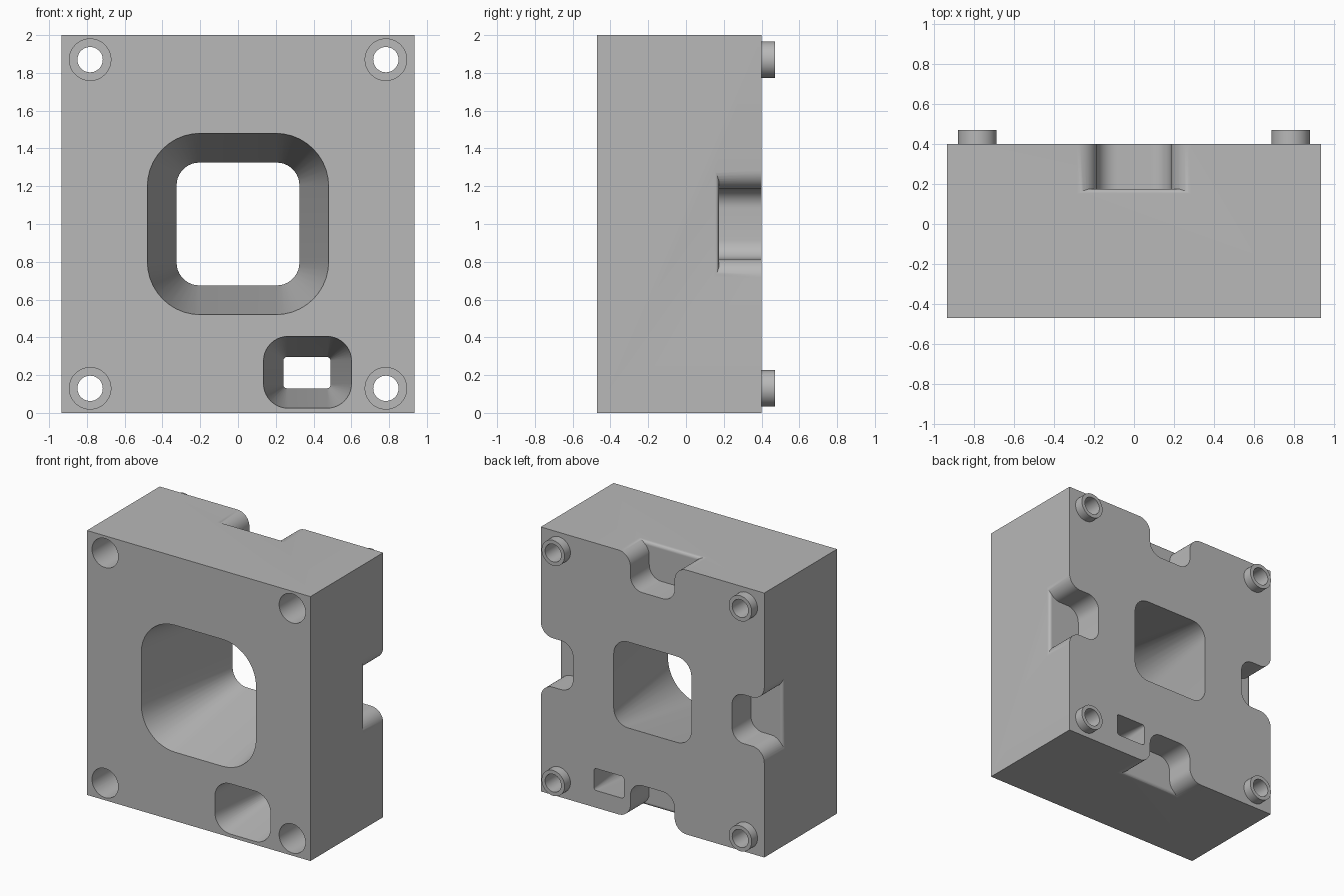
import bpy, bmesh
from math import sin, cos, pi
from mathutils import Matrix, Vector

W, FRONT, BACK, TIP = 0.935, -0.47, 0.40, 0.47

if "Cube" in bpy.data.objects:
    bpy.data.objects.remove(bpy.data.objects["Cube"], do_unlink=True)

grey = bpy.data.materials.new("plain grey")
grey.use_nodes = True
grey.diffuse_color = (0.48, 0.48, 0.48, 1)
grey.node_tree.nodes["Principled BSDF"].inputs["Base Color"].default_value = grey.diffuse_color


def loft(name, rings, matrix=None):
    """Solid through matching rings of points, capped at both ends."""
    bm = bmesh.new()
    loops = [[bm.verts.new(p) for p in ring] for ring in rings]
    for a, b in zip(loops, loops[1:]):
        for i in range(len(a)):
            j = (i + 1) % len(a)
            bm.faces.new((a[i], a[j], b[j], b[i]))
    bm.faces.new(loops[0])
    bm.faces.new(loops[-1])
    bmesh.ops.recalc_face_normals(bm, faces=bm.faces)
    mesh = bpy.data.meshes.new(name)
    if matrix:
        bm.transform(matrix)
    bm.to_mesh(mesh)
    bm.free()
    mesh.materials.append(grey)
    obj = bpy.data.objects.new(name, mesh)
    bpy.context.collection.objects.link(obj)
    return obj


def rounded_rect(cx, cz, hw, hh, r, y, n=10):
    pts = []
    for q, (sx, sz) in enumerate([(1, 1), (-1, 1), (-1, -1), (1, -1)]):
        for i in range(n + 1):
            a = (q + i / n) * pi / 2
            pts.append(Vector((cx + sx * (hw - r) + r * cos(a), y,
                               cz + sz * (hh - r) + r * sin(a))))
    return pts


def cylinder(name, x, z, r, y0, y1, n=48):
    return loft(name, [[(x + r * cos(2 * pi * i / n), y, z + r * sin(2 * pi * i / n))
                        for i in range(n)] for y in (y0, y1)])


def combine(obj, others, operation="DIFFERENCE", keep=False):
    """Apply booleans, then drop the helper solids."""
    bpy.context.view_layer.objects.active = obj
    for other in others:
        mod = obj.modifiers.new(other.name, "BOOLEAN")
        mod.operation, mod.solver, mod.object = operation, "EXACT", other
        bpy.ops.object.modifier_apply(modifier=mod.name)
        if not keep:
            bpy.data.objects.remove(other, do_unlink=True)


def tapered_hole(name, front, back):
    """Rounded window narrowing from front to back, run a little past both faces."""
    rings = []
    for f in (-0.05, 1.05):
        size = [a + (b - a) * f for a, b in zip(front, back)]
        rings.append(rounded_rect(*size, FRONT + (BACK - FRONT) * f))
    return loft(name, rings)


def notch(k, dist):
    """Side notch with rounded mouth, rounded bottom and a softened floor edge."""
    hw, depth, r, soft, floor = 0.185, 0.27, 0.1, 0.025, 0.175
    steps = [i * pi / 20 for i in range(11)]
    half = [(hw + r, 0.05)]
    half += [(hw + r - r * sin(a), -r + r * cos(a)) for a in steps]
    half += [(hw - r + r * cos(a), -depth + r - r * sin(a)) for a in steps]
    outline = half + [(-u, z) for u, z in reversed(half)]
    edge = [(floor - soft, 0.05)]
    edge += [(floor - soft + soft * sin(a), -soft + soft * cos(a)) for a in steps]
    edge += [(floor, -0.4), (0.6, -0.4), (0.6, 0.05)]
    place = (Matrix.Translation((0, 0, 1)) @ Matrix.Rotation(k * pi / 2, 4, "Y")
             @ Matrix.Translation((0, 0, dist)))
    cut = loft("notch", [[(u, y, z) for u, z in outline] for y in (0.1, 0.5)], place)
    limit = loft("notch_limit", [[(x, y, z) for y, z in edge] for x in (-0.4, 0.4)], place)
    combine(cut, [limit], "INTERSECT")
    return cut


# Block
body = loft("body", [[(-W, y, 0), (W, y, 0), (W, y, 2), (-W, y, 2)] for y in (FRONT, BACK)])

# Windows and the four edge notches
combine(body, [
    tapered_hole("main_window", (0, 1, 0.48, 0.48, 0.28), (0, 1, 0.325, 0.325, 0.12)),
    tapered_hole("small_window", (0.368, 0.215, 0.233, 0.19, 0.13),
                 (0.365, 0.213, 0.125, 0.083, 0.02)),
])
combine(body, [notch(k, W if k % 2 else 1) for k in range(4)])

# Corner bosses, bolt holes and counterbores
parts = [body]
for side, x in (("right", -0.783), ("left", 0.783)):
    for level, z in (("lower", 0.13), ("upper", 1.87)):
        boss = cylinder(f"{level}_{side}_boss", x, z, 0.096, BACK, TIP)
        bore = cylinder("bore", x, z, 0.067, -0.6, 0.6)
        combine(boss, [bore], keep=True)
        combine(body, [cylinder("counterbore", x, z, 0.11, -0.6, 0.2), bore])
        parts.append(boss)

# Smooth shading with sharp edges
bpy.ops.object.select_all(action="DESELECT")
for part in parts:
    part.select_set(True)
bpy.context.view_layer.objects.active = body
bpy.ops.object.shade_smooth_by_angle(angle=pi / 6)
